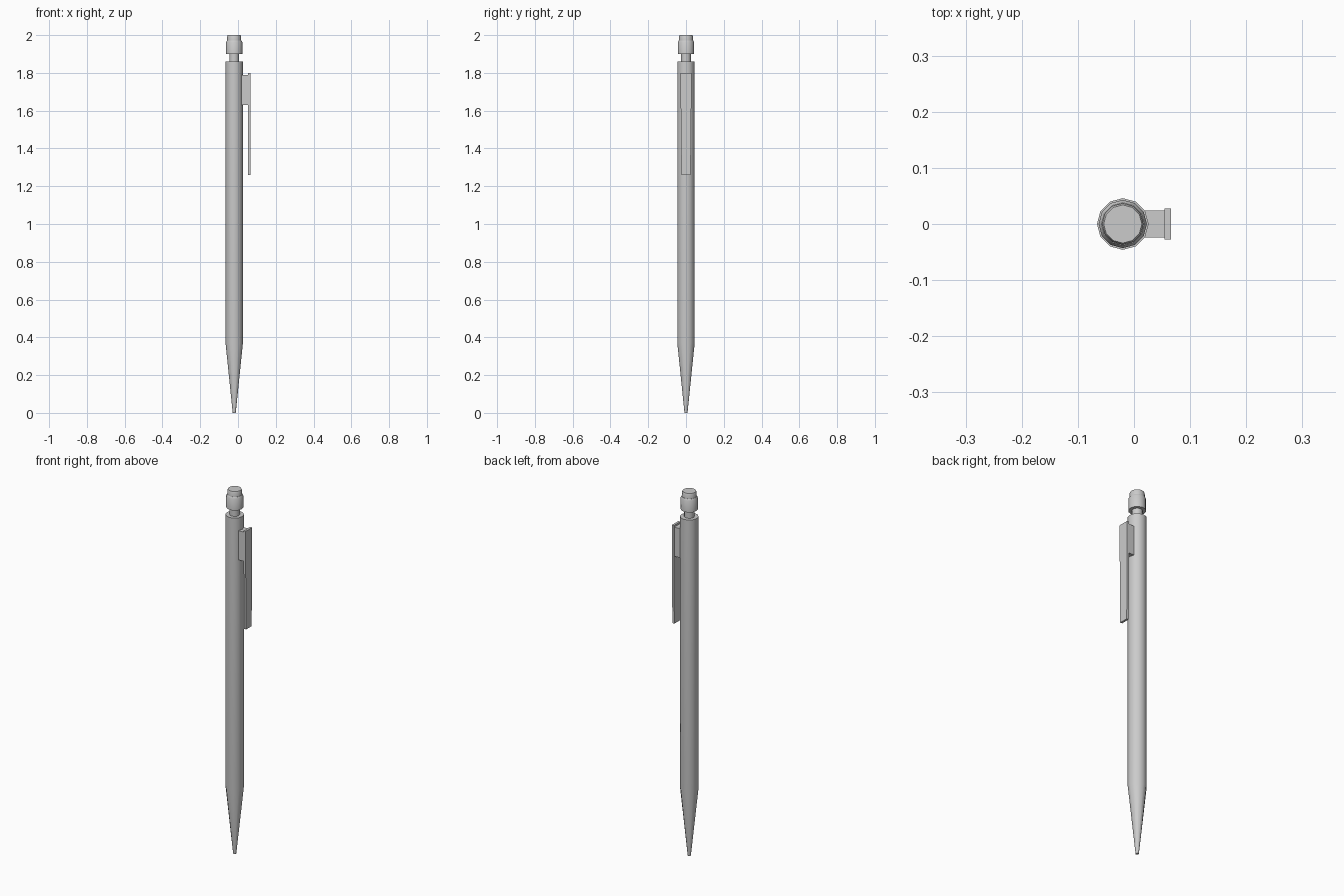
import bpy, bmesh, math

if "Cube" in bpy.data.objects:
    bpy.data.objects.remove(bpy.data.objects["Cube"])

AXIS_X = -0.02   # pencil axis
SIDES = 12


def finish(name, bm):
    bmesh.ops.recalc_face_normals(bm, faces=bm.faces)
    me = bpy.data.meshes.new(name)
    bm.to_mesh(me)
    bm.free()
    ob = bpy.data.objects.new(name, me)
    bpy.context.collection.objects.link(ob)
    return ob


def lathe(name, profile):
    """Closed solid of revolution from (radius, z) points, bottom to top."""
    bm = bmesh.new()
    rings = []
    for r, z in profile:
        rings.append([bm.verts.new((AXIS_X + r * math.cos(a), r * math.sin(a), z))
                      for a in (2 * math.pi * i / SIDES for i in range(SIDES))])
    for lo, hi in zip(rings, rings[1:]):
        for i in range(SIDES):
            j = (i + 1) % SIDES
            bm.faces.new((lo[i], lo[j], hi[j], hi[i]))
    bm.faces.new(rings[0][::-1])
    bm.faces.new(rings[-1])
    ob = finish(name, bm)
    bpy.ops.object.select_all(action='DESELECT')
    ob.select_set(True)
    bpy.context.view_layer.objects.active = ob
    bpy.ops.object.shade_smooth_by_angle(angle=math.radians(35))
    return ob


def slab(name, x0, x1, outline):
    """Extrude a mirrored (half_width, z) outline along x."""
    pts = outline + [(-y, z) for y, z in reversed(outline)]
    bm = bmesh.new()
    face = bm.faces.new([bm.verts.new((x0, y, z)) for y, z in pts])
    ext = bmesh.ops.extrude_face_region(bm, geom=[face])
    moved = [v for v in ext['geom'] if isinstance(v, bmesh.types.BMVert)]
    bmesh.ops.translate(bm, verts=moved, vec=(x1 - x0, 0, 0))
    return finish(name, bm)


# Barrel with tapered point
lathe("barrel", [(0.008, 0.0), (0.046, 0.37), (0.046, 1.86)])
# Push button: neck, collar and eraser
lathe("button_neck", [(0.026, 1.85), (0.026, 1.91)])
lathe("button_collar", [(0.043, 1.90), (0.043, 1.963), (0.038, 1.972)])
lathe("eraser", [(0.037, 1.96), (0.037, 1.993), (0.034, 2.0)])
# Pocket clip: mounting block and strip
slab("clip_mount", 0.01, 0.055, [(0.024, 1.63), (0.024, 1.79)])
slab("clip_strip", 0.054, 0.066, [(0.024, 1.26), (0.028, 1.63), (0.028, 1.80)])
